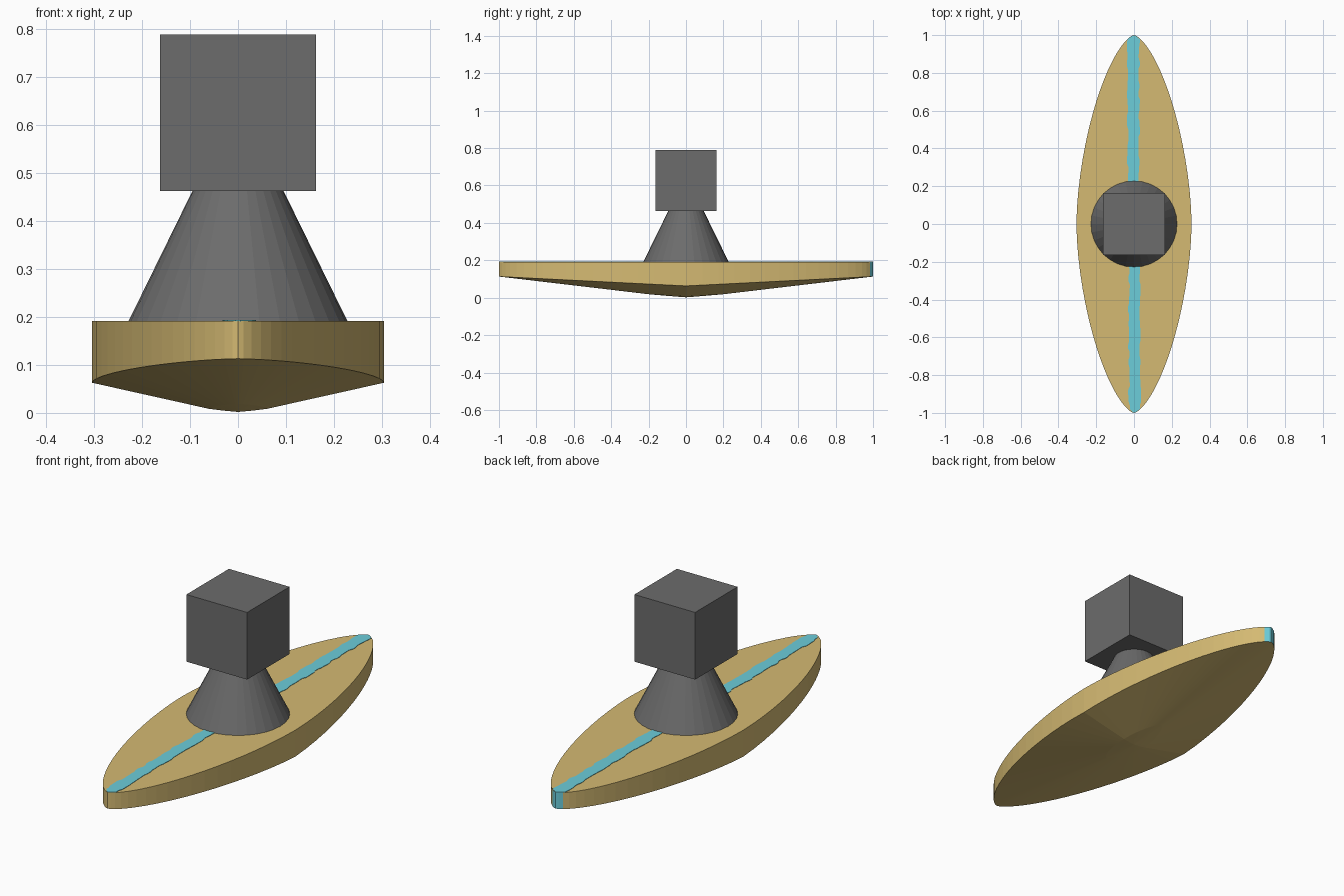
import bpy, bmesh, math, random

if "Cube" in bpy.data.objects:
    bpy.data.objects.remove(bpy.data.objects["Cube"])

random.seed(4)
TOP = 0.192          # deck height
HALF_W = 0.305       # half beam


def material(name, rgb):
    m = bpy.data.materials.new(name)
    m.diffuse_color = (*rgb, 1)
    m.use_nodes = True
    m.node_tree.nodes["Principled BSDF"].inputs["Base Color"].default_value = m.diffuse_color
    return m


wood = material("tan wood", (0.66, 0.49, 0.17))
cyan = material("cyan paint", (0.15, 0.61, 0.70))
grey = material("dark grey", (0.15, 0.15, 0.15))


def finish(bm, name, mats):
    bmesh.ops.recalc_face_normals(bm, faces=bm.faces)
    mesh = bpy.data.meshes.new(name)
    bm.to_mesh(mesh)
    bm.free()
    for m in mats:
        mesh.materials.append(m)
    ob = bpy.data.objects.new(name, mesh)
    bpy.context.collection.objects.link(ob)
    return ob


def half_width(y):
    return HALF_W * max(0.0, 1 - abs(y) ** 1.7) ** 0.65


# Lens outline of the hull, counter-clockwise from the front tip
STEPS = 36
ys = [math.sin(math.pi * (i / STEPS - 0.5)) for i in range(STEPS + 1)]
outline = [(half_width(y), y) for y in ys]
outline += [(-half_width(y), y) for y in ys[-2:0:-1]]

# Hull: flat deck, upright sides, shallow cone-like bottom with a blunt point
bm = bmesh.new()


def ring(scale, z_of_y):
    return [bm.verts.new((x * scale, y * scale, z_of_y(abs(y)))) for x, y in outline]


def rim(y):
    return 0.063 + 0.05 * y


def bottom(scale, lift):
    return lambda y: -0.005 + scale * (rim(y) + 0.005) + lift


rings = [ring(1, lambda y: TOP), ring(1, rim),
         ring(0.2, bottom(0.2, 0.0)), ring(0.1, bottom(0.1, 0.003))]
n = len(outline)
bm.faces.new(rings[0])
for a, b in zip(rings, rings[1:]):
    for i in range(n):
        j = (i + 1) % n
        bm.faces.new((a[i], a[j], b[j], b[i]))
point = bm.verts.new((0, 0, 0.002))
for i in range(n):
    bm.faces.new((rings[-1][i], rings[-1][(i + 1) % n], point))
# Paint wraps round the upright sides of the back tip
bm.normal_update()
for f in bm.faces:
    if abs(f.normal.z) < 0.1 and min(v.co.y for v in f.verts) > 0.984:
        f.material_index = 1
finish(bm, "hull", [wood, cyan])


# Uneven painted stripe on the deck, in front of and behind the base
def stripe(name, sign, drift):
    bm = bmesh.new()
    count = 40
    pairs = []
    left = right = 0.032
    for i in range(count + 1):
        y = sign * (0.2 + 0.799 * i / count)
        if i % 2 == 0:
            left = random.uniform(0.026, 0.036) - drift
            right = random.uniform(0.024, 0.034) + drift
        w = half_width(y)
        pairs.append((bm.verts.new((-min(left, w), y, TOP + 0.002)),
                      bm.verts.new((min(right, w), y, TOP + 0.002))))
    for a, b in zip(pairs, pairs[1:]):
        bm.faces.new((a[0], a[1], b[1], b[0]))
    ext = bmesh.ops.extrude_face_region(bm, geom=bm.faces[:])
    for v in ext["geom"]:
        if isinstance(v, bmesh.types.BMVert):
            v.co.z = TOP - 0.001
    finish(bm, name, [cyan])


stripe("back_stripe", 1, -0.002)
stripe("front_stripe", -1, 0.004)

# Tapered pedestal
bm = bmesh.new()
bmesh.ops.create_cone(bm, cap_ends=True, segments=32, radius1=0.228,
                      radius2=0.095, depth=0.271)
bmesh.ops.translate(bm, verts=bm.verts, vec=(0, 0, TOP + 0.1355))
finish(bm, "pedestal", [grey])

# Cube on top
bm = bmesh.new()
bmesh.ops.create_cube(bm, size=0.326)
bmesh.ops.translate(bm, verts=bm.verts, vec=(0, 0, 0.626))
finish(bm, "top_block", [grey])
